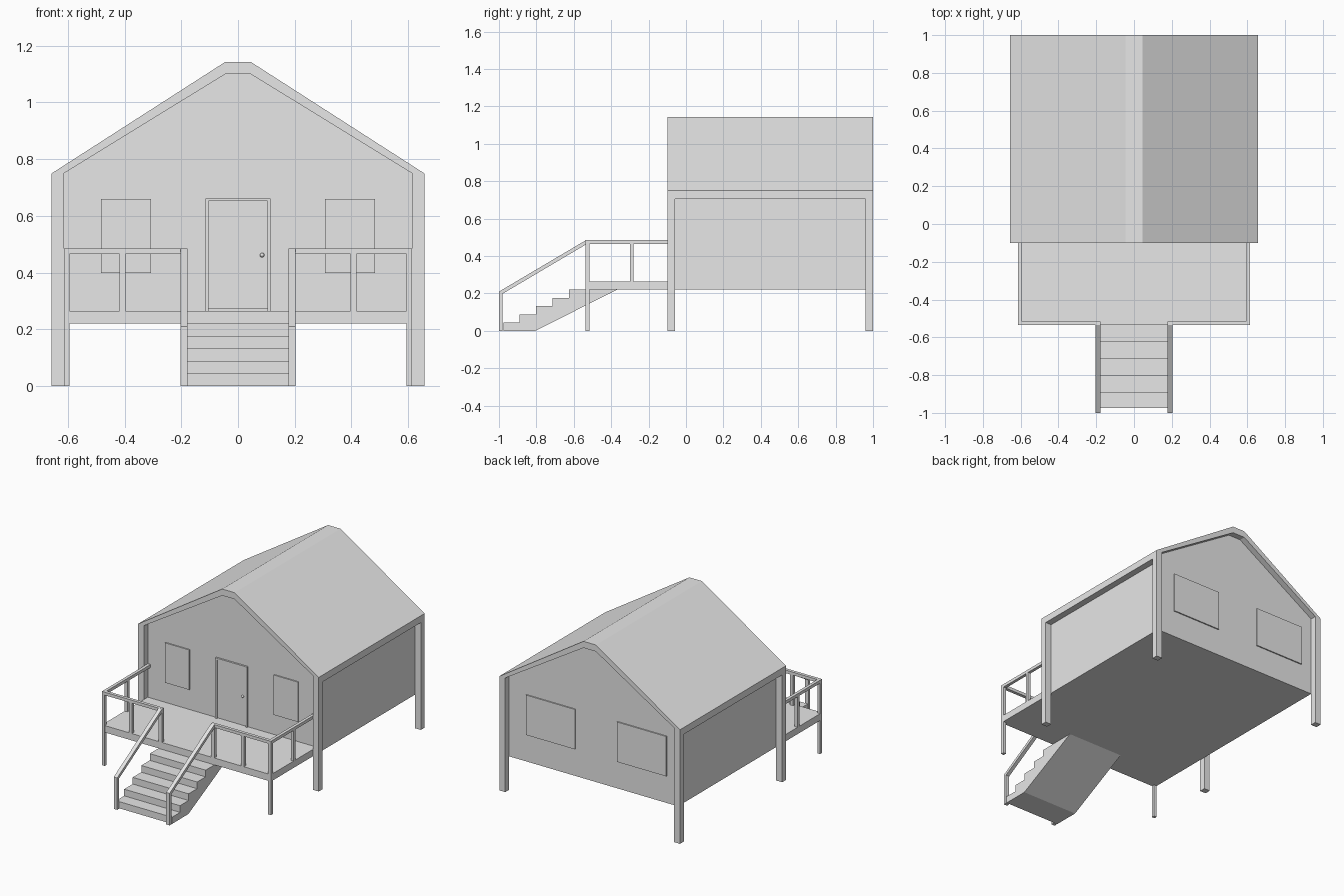
import bpy, bmesh
from mathutils import Vector

cube = bpy.data.objects.get("Cube")
if cube:
    bpy.data.objects.remove(cube, do_unlink=True)

grey = bpy.data.materials.new("plain_grey")
grey.use_nodes = True
colour = (0.8, 0.8, 0.8, 1)
grey.diffuse_color = colour
grey.node_tree.nodes["Principled BSDF"].inputs["Base Color"].default_value = colour


def finish(name, bm):
    bmesh.ops.recalc_face_normals(bm, faces=bm.faces)
    mesh = bpy.data.meshes.new(name)
    bm.to_mesh(mesh)
    bm.free()
    mesh.materials.append(grey)
    obj = bpy.data.objects.new(name, mesh)
    bpy.context.collection.objects.link(obj)
    return obj


def prism(name, points, axis, start, end):
    """Extrude a closed profile along x (points are y, z) or y (points are x, z)."""
    bm = bmesh.new()
    place = (lambda a, b: (start, a, b)) if axis == "x" else (lambda a, b: (a, start, b))
    face = bm.faces.new([bm.verts.new(place(a, b)) for a, b in points])
    moved = bmesh.ops.extrude_face_region(bm, geom=[face])["geom"]
    shift = Vector((end - start, 0, 0) if axis == "x" else (0, end - start, 0))
    bmesh.ops.translate(bm, vec=shift, verts=[v for v in moved if isinstance(v, bmesh.types.BMVert)])
    return finish(name, bm)


def box(name, x, y, z):
    return prism(name, [(x[0], z[0]), (x[1], z[0]), (x[1], z[1]), (x[0], z[1])], "y", *y)


def sides(x):
    """Yield the left and right name and x range."""
    yield "left", x
    yield "right", (-x[1], -x[0])


# Main dimensions
WALL, EAVE = 0.614, 0.657
FLOOR, DECK, RAIL = 0.22, 0.265, 0.485
FRONT, BACK = -0.06, 0.96
RIDGE = 0.045
DECK_FRONT = -0.535
BAR = 0.02

# House body and roof shell
prism("house_walls", [(-WALL, FLOOR), (WALL, FLOOR), (WALL, 0.75), (RIDGE, 1.1),
                      (-RIDGE, 1.1), (-WALL, 0.75)], "y", FRONT, BACK)
prism("roof", [(-EAVE, 0.75), (-RIDGE, 1.143), (RIDGE, 1.143), (EAVE, 0.75),
               (WALL, 0.75), (RIDGE, 1.1), (-RIDGE, 1.1), (-WALL, 0.75)], "y", -0.1, 1)

# Corner posts joined to the eave beam as one frame per side
for side, x in sides((WALL, EAVE)):
    prism(side + "_post_frame", [(-0.1, 0), (FRONT, 0), (FRONT, 0.705), (BACK, 0.705),
                                 (BACK, 0), (1, 0), (1, 0.75), (-0.1, 0.75)], "x", *x)

# Windows
for side, x in sides((0.307, 0.483)):
    box(side + "_front_window", x, (FRONT - 0.008, FRONT), (0.398, 0.66))
box("left_back_window", (0.13, 0.487), (BACK, BACK + 0.008), (0.398, 0.66))
box("right_back_window", (-0.533, -0.175), (BACK, BACK + 0.008), (0.398, 0.66))

# Door, with a frame around a slightly recessed panel
prism("door_frame", [(-0.115, DECK), (-0.115, 0.662), (0.115, 0.662), (0.115, DECK),
                     (0.104, DECK), (0.104, 0.652), (-0.104, 0.652), (-0.104, DECK)],
      "y", FRONT - 0.012, FRONT)
box("door_panel", (-0.104, 0.104), (FRONT - 0.006, FRONT), (0.272, 0.652))
bm = bmesh.new()
bmesh.ops.create_uvsphere(bm, u_segments=16, v_segments=8, radius=0.008)
bmesh.ops.translate(bm, vec=(0.085, FRONT - 0.014, 0.462), verts=bm.verts)
knob = finish("door_knob", bm)
for face in knob.data.polygons:
    face.use_smooth = True

# Deck
box("deck", (-WALL, WALL), (DECK_FRONT, FRONT), (FLOOR, DECK))

# Deck railings
front_y = (DECK_FRONT - 0.001, DECK_FRONT + BAR)
rail_z = (RAIL - BAR, RAIL)
post_z = (DECK, RAIL - BAR)
for side, x in sides((WALL - BAR, WALL)):
    box(side + "_deck_corner_post", x, front_y, (0, RAIL - BAR))
    box(side + "_side_middle_post", x, (-0.30, -0.28), post_z)
    box(side + "_side_rail", x, (front_y[1], FRONT), rail_z)
for side, x in sides((0.203, WALL)):
    box(side + "_front_rail", x, front_y, rail_z)
for side, x in sides((0.397, 0.418)):
    box(side + "_front_middle_post", x, front_y, post_z)

# Stairs with a sloped underside
STAIR = 0.203
TREAD, RISE = 0.0885, FLOOR / 5
profile = [(-0.805, 0), (-0.975, 0), (-0.975, RISE)]
for step in range(1, 5):
    y = -0.98 + TREAD * step
    profile += [(y, RISE * step), (y, RISE * (step + 1))]
profile += [(-0.37, FLOOR)]
prism("stairs", profile, "x", -STAIR, STAIR)

# Stair handrails
for side, x in sides((0.178, STAIR)):
    box(side + "_stair_top_post", x, front_y, (FLOOR, RAIL))
    box(side + "_stair_bottom_post", x, (-1, -0.98), (0, 0.2))
    prism(side + "_stair_handrail", [(-1, 0.187), (-1, 0.21), (DECK_FRONT, RAIL),
                                     (DECK_FRONT, RAIL - 0.023)], "x", *x)
